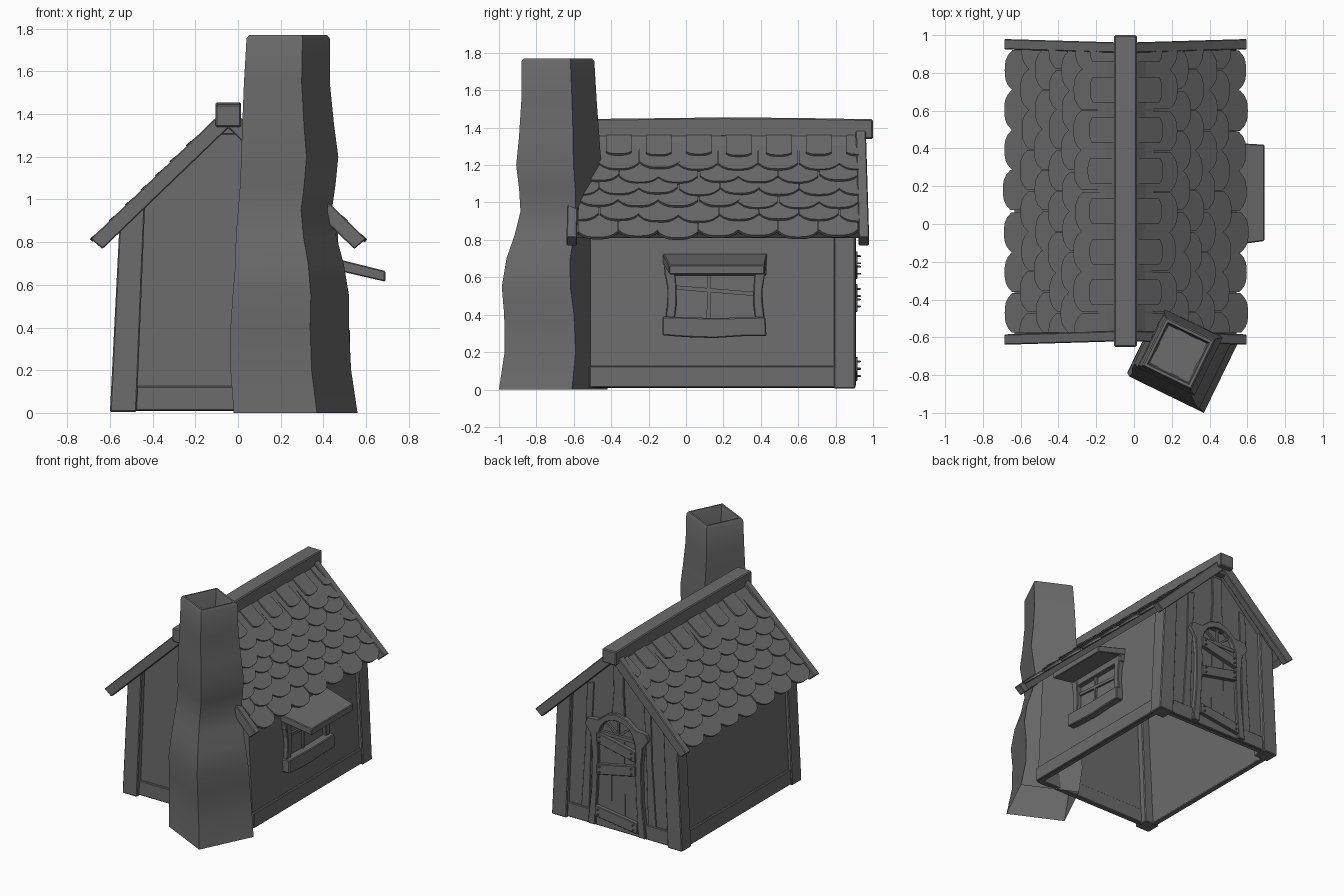
import bpy, bmesh, math, random
from mathutils import Vector

if "Cube" in bpy.data.objects:
    bpy.data.objects.remove(bpy.data.objects["Cube"])

random.seed(4)
CX = -0.045                      # ridge axis of the house
GREY = bpy.data.materials.new("dark_grey")
GREY.diffuse_color = (.15, .15, .15, 1)
GREY.use_nodes = True
GREY.node_tree.nodes["Principled BSDF"].inputs["Base Color"].default_value = GREY.diffuse_color


def add_object(name, bm):
    bmesh.ops.recalc_face_normals(bm, faces=bm.faces)
    me = bpy.data.meshes.new(name)
    bm.to_mesh(me)
    bm.free()
    me.materials.append(GREY)
    ob = bpy.data.objects.new(name, me)
    bpy.context.collection.objects.link(ob)
    return ob


def loft(name, rings, caps=(True, True), bevel=0.0, smooth=False):
    """Skin a list of equal-length closed rings."""
    bm = bmesh.new()
    vs = [[bm.verts.new(p) for p in r] for r in rings]
    n = len(rings[0])
    for a, b in zip(vs, vs[1:]):
        for i in range(n):
            j = (i + 1) % n
            bm.faces.new((a[i], a[j], b[j], b[i]))
    if caps[0]:
        bm.faces.new(vs[0])
    if caps[1]:
        bm.faces.new(vs[-1])
    ob = add_object(name, bm)
    if bevel:
        m = ob.modifiers.new("bevel", 'BEVEL')
        m.width, m.segments, m.limit_method = bevel, 1, 'ANGLE'
    if smooth:
        bpy.ops.object.select_all(action='DESELECT')
        ob.select_set(True)
        bpy.context.view_layer.objects.active = ob
        bpy.ops.object.shade_smooth_by_angle(angle=math.radians(35))
    return ob


def along_y(name, pts, y0, y1, **k):      # xz profile extruded in y
    return loft(name, [[(x, y, z) for x, z in pts] for y in (y0, y1)], **k)


def along_x(name, pts, x0, x1, **k):      # yz profile extruded in x
    return loft(name, [[(x, y, z) for y, z in pts] for x in (x0, x1)], **k)


def rect(a0, a1, b0, b1):
    return [(a0, b0), (a1, b0), (a1, b1), (a0, b1)]


# Hollow walls, open underneath
W = [(-.575, .01), (-.53, .89), (CX, 1.36), (.44, .89), (.485, .01)]
bm = bmesh.new()
f, b = ([bm.verts.new((x, y, z)) for x, z in W] for y in (-.51, .875))
bm.faces.new(f)
bm.faces.new(b)
for i in range(4):
    bm.faces.new((f[i], f[i + 1], b[i + 1], b[i]))
walls = add_object("walls", bm)
sol = walls.modifiers.new("thickness", 'SOLIDIFY')
sol.thickness, sol.offset = .04, -1
# solidify direction follows outward normals
if sum((p.center - Vector((CX, .18, .6))).dot(p.normal) for p in walls.data.polygons) < 0:
    walls.data.flip_normals()


# Corner posts leaning inwards, tops cut to the roof slope
def post(name, s, y0, y1):
    def ring(o, i, zo, zi):
        xo, xi = CX + s * o, CX + s * i
        return [(xo, y0, zo), (xi, y0, zi), (xi, y1, zi), (xo, y1, zo)]
    loft(name, [ring(.555, .43, 0.005, 0.005), ring(.51, .39, .89, .99)], bevel=.006)


post("back_left_post", -1, .79, .905)
post("back_right_post", 1, .79, .905)
post("front_left_post", -1, -.55, -.435)

# Base sill beams
for s in (-1, 1):
    x = [CX + s * d for d in (.5, .545, .54, .5)]
    along_y("side_sill", list(zip(x, (.012, .012, .125, .125))), -.515, .85, bevel=.005)
along_x("front_sill", rect(-.525, -.48, .012, .125), -.5, .48, bevel=.005)
along_x("back_sill", rect(.84, .89, .012, .125), -.5, .42, bevel=.005)

# Barge boards (chevrons) at both gables
CHEV = [(-.645, .815), (0, 1.44), (.645, .815), (.59, .768), (0, 1.335), (-.59, .768)]
for name, y0, y1, k in (("front_barge", -.62, -.565, -.03), ("back_barge", .905, .96, .03)):
    loft(name, [[(CX + d, y + k * abs(d), z) for d, z in CHEV] for y in (y0, y1)], bevel=.005)


# Roof decks and scalloped tiles
def roof(s, d, y, h):
    return (CX + s * (d + .70 * h), y, 1.438 - .975 * d + .71 * h)


Y0, Y1, N = -.575, .925, 7
PITCH = (Y1 - Y0) / N
LIPS = [.64, .55, .475, .405, .335, .265]


def tile(s, yc, half, lip, length, curve):
    lo, hi = max(-1, (Y0 - yc) / half), min(1, (Y1 - yc) / half)
    if hi - lo < .2:
        return
    edge = []
    for i in range(9):
        v = lo + (hi - lo) * i / 8
        edge.append((yc + v * half, lip - curve * abs(v) ** 3))
    top = lip - length
    pts = edge + [(edge[-1][0], top), (edge[0][0], top)]

    def h(d):
        return -.018 + .025 * (d - top) / length
    loft("roof_tile", [[roof(s, d, y, h(d) + t) for y, d in pts] for t in (-.018, 0)])


for s in (-1, 1):
    loft("roof_deck", [[roof(s, d, y, h) for d, h in rect(0, .60, -.06, -.018)]
                       for y in (-.59, .93)])
    for r, lip in enumerate(LIPS):
        for k in range(N + r % 2):
            yc = Y0 + PITCH * (k + (0 if r % 2 else .5)) + random.uniform(-.006, .006)
            tile(s, yc, PITCH * .495, lip + random.uniform(-.007, .007),
                 .17 if r == 0 else .15, .036)
    for k in range(N):           # narrow tiles under the ridge
        tile(s, Y0 + PITCH * (k + 1), .068, .19 + random.uniform(-.006, .006), .15, .015)

# Ridge beam with a slight crown, and its blocks
loft("ridge_beam", [[(x, y, z + c) for x, z in rect(-.105, .015, 1.34, 1.445)]
                    for y, c in ((-.65, 0), (-.2, .005), (.2, .01), (.6, .007), (1.0, 0))],
     bevel=.007)
for y in (-.6, .89):
    along_y("ridge_block", rect(-.08, -.01, 1.305, 1.35), y, y + .05, bevel=.004)

# Crooked chimney: height, min x, max x, min y of each turned square ring
CH = [(0, -.02, .56, -1.0), (.2, -.035, .53, -.97), (.4, -.035, .52, -.972),
      (.55, -.025, .52, -.985), (.7, -.012, .495, -.96), (.83, -.01, .46, -.915),
      (.95, 0, .44, -.885), (1.07, .01, .457, -.892), (1.2, .015, .47, -.908),
      (1.35, .02, .45, -.893), (1.55, .028, .43, -.88), (1.755, .04, .43, -.88)]
TURN = math.radians(-26)


def square(z, x0, x1, y0, inset=0):
    span = (x1 - x0) / 2
    r = (span - inset) / math.cos(math.radians(45) + TURN)
    return [((x0 + x1) / 2 + r * math.cos(TURN + math.radians(45 + 90 * i)),
             y0 + span + r * math.sin(TURN + math.radians(45 + 90 * i)), z) for i in range(4)]


rings = [square(*c) for c in CH]
top = CH[-1][1:]
rings += [square(1.77, *top, .012), square(1.77, *top, .03), square(1.755, *top, .038),
          square(1.45, *top, .045)]
loft("chimney", rings, caps=(False, True), smooth=True)

# Side window: sill, wavy jambs, bars and awning
along_x("window_sill", [(-.125, .29), (.0, .28), (.15, .275), (.3, .285), (.43, .285),
                        (.425, .388), (.15, .382), (-.125, .39)], .42, .525, bevel=.006)
for m in (1, -1):
    def jy(o, m=m):
        return .155 + m * o
    jamb = [(.265, .215, .38), (.255, .205, .46), (.255, .205, .54), (.275, .215, .66)]
    loft("window_jamb", [[(.42, jy(o), z), (.495, jy(o), z), (.495, jy(i), z), (.42, jy(i), z)]
                         for o, i, z in jamb], bevel=.005)
along_x("window_upright", [(.11, .38), (.13, .38), (.135, .64), (.115, .64)], .44, .475)
along_x("window_crossbar", [(-.06, .535), (.37, .50), (.37, .522), (-.06, .557)], .44, .475)
along_x("window_header", rect(-.115, .43, .61, .7), .42, .49, bevel=.005)
loft("window_awning", [[(.43, -.125, .675), (.43, .435, .675), (.43, .435, .73), (.43, -.125, .73)],
                       [(.69, -.09, .615), (.69, .42, .615), (.69, .42, .665), (.69, -.09, .665)]],
     bevel=.005)

# Back door: shouldered arch frame (outer x, z, inner x, z)
HALF = [(.245, .02, .185, .02), (.215, .3, .165, .3), (.21, .58, .155, .56),
        (.225, .72, .16, .66), (.27, .78, .155, .72), (.25, .83, .13, .79),
        (.16, .835, .10, .83), (.085, .895, .055, .855), (0, .92, 0, .865)]
full = [(-a, z, -c, w) for a, z, c, w in HALF] + HALF[-2::-1]
loft("door_frame", [[(CX + a, .86, z), (CX + a, .91, z), (CX + c, .91, w), (CX + c, .86, w)]
                    for a, z, c, w in full], bevel=.005)

# Door planks, fanlight and battens with bolts
for i in range(3):
    a, b2 = -.18 + i * .12, -.18 + (i + 1) * .12 - .003
    along_y("door_plank", [(CX + a, .02), (CX + b2, .02), (CX + b2 * .88, .73),
                           (CX + a * .88, .73)], .86, .888)
for ang in (40, 90, 140):
    c, s = math.cos(math.radians(ang)), math.sin(math.radians(ang))
    p = [(CX + r * c + w * s, .74 + r * s - w * c)
         for r, w in ((0, .008), (.13, .008), (.13, -.008), (0, -.008))]
    along_y("fanlight_bar", p, .86, .892)
along_y("fanlight_rail", rect(CX - .155, CX + .155, .725, .75), .86, .896)
for z, tilt, w in ((.665, .035, .165), (.49, -.035, .165), (.11, .025, .18)):
    along_y("door_batten", [(CX - w, z - tilt - .04), (CX + w, z + tilt - .04),
                            (CX + w, z + tilt + .04), (CX - w, z - tilt + .04)],
            .88, .918, bevel=.004)
    for m in (-1, 1):
        for dz in (-.018, .02):
            bx, bz = CX + m * (w - .03), z + m * tilt * .8 + dz
            loft("door_bolt", [[(bx + r * math.cos(t * math.pi / 3), y,
                                 bz + r * math.sin(t * math.pi / 3)) for t in range(6)]
                               for y, r in ((.91, .006), (.93, .006), (.936, .003))])

# Wall timbers on the back gable
for m in (-1, 1):
    along_y("gable_stud", [(CX + m * .25, .1), (CX + m * .32, .1), (CX + m * .285, .6),
                           (CX + m * .27, 1.08), (CX + m * .21, 1.1), (CX + m * .235, .6)],
            .86, .883, bevel=.003)
along_y("gable_king_post", [(CX - .06, .85), (CX + .06, .85), (CX + .04, 1.08), (CX + .045, 1.3),
                            (CX - .045, 1.3), (CX - .045, 1.08)], .86, .888, bevel=.004)
